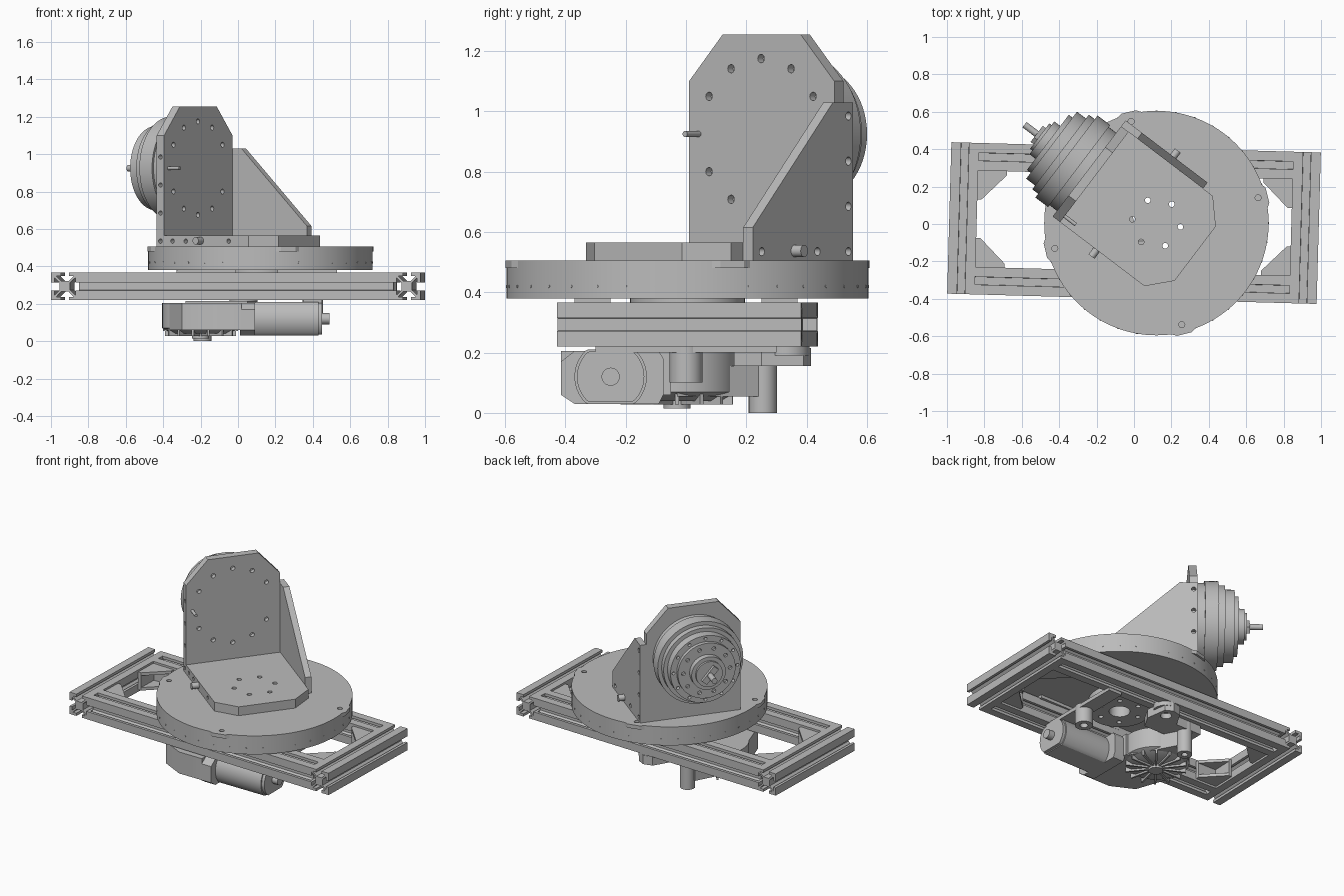
import bpy, bmesh
from math import sin, cos, pi, radians
from mathutils import Matrix, Vector

cube = bpy.data.objects.get("Cube")
if cube:
    bpy.data.objects.remove(cube, do_unlink=True)

grey = bpy.data.materials.new("machined_grey")
grey.use_nodes = True
grey.diffuse_color = (0.5, 0.5, 0.5, 1)
grey.node_tree.nodes["Principled BSDF"].inputs["Base Color"].default_value = (0.5, 0.5, 0.5, 1)
parts = []


def axes(u, v, w):
    """Matrix sending local x, y, z to the given directions."""
    return Matrix((u, v, w)).transposed().to_4x4()


X, Y, Z = Vector((1, 0, 0)), Vector((0, 1, 0)), Vector((0, 0, 1))
UP = Matrix.Identity(4)
ALONG_X = axes(Y, Z, X)
ALONG_Y = axes(X, Z, -Y)


def add_prism(bm, pts, a, b, m):
    low = [bm.verts.new(m @ Vector((p[0], p[1], a))) for p in pts]
    high = [bm.verts.new(m @ Vector((p[0], p[1], b))) for p in pts]
    bm.faces.new(low[::-1])
    bm.faces.new(high)
    n = len(pts)
    for i in range(n):
        j = (i + 1) % n
        bm.faces.new((low[i], low[j], high[j], high[i]))


def finish(name, bm):
    bmesh.ops.recalc_face_normals(bm, faces=bm.faces)
    mesh = bpy.data.meshes.new(name)
    bm.to_mesh(mesh)
    bm.free()
    ob = bpy.data.objects.new(name, mesh)
    bpy.context.collection.objects.link(ob)
    mesh.materials.append(grey)
    parts.append(ob)
    return ob


def prism(name, pts, a, b, m=UP):
    bm = bmesh.new()
    add_prism(bm, pts, a, b, m)
    return finish(name, bm)


def circle(r, cx=0, cy=0, n=64):
    return [(cx + r * cos(2 * pi * i / n), cy + r * sin(2 * pi * i / n)) for i in range(n)]


def rect(x0, x1, y0, y1):
    return [(x0, y0), (x1, y0), (x1, y1), (x0, y1)]


def drill(ob, spots, r, a, b, m=UP):
    """Cut round holes at 2D spots."""
    bm = bmesh.new()
    for x, y in spots:
        add_prism(bm, circle(r, x, y, 16), a, b, m)
    tool = finish("drill_tool", bm)
    parts.remove(tool)
    tool.hide_render = True
    mod = ob.modifiers.new("holes", "BOOLEAN")
    mod.operation, mod.solver, mod.object = "DIFFERENCE", "EXACT", tool
    bpy.context.view_layer.objects.active = ob
    bpy.ops.object.modifier_apply(modifier=mod.name)
    bpy.data.objects.remove(tool, do_unlink=True)


def ring(n, r, cx, cy, start):
    return [(cx + r * cos(start + 2 * pi * i / n), cy + r * sin(start + 2 * pi * i / n)) for i in range(n)]


# Slotted extrusion frame
H = 0.0735
side = [(H, -H), (H, -0.021), (H - 0.018, -0.021), (H - 0.018, -0.046), (0.028, -0.02)]
side += [(x, -y) for x, y in side[:0:-1]]
profile = []
for q in range(4):
    c, s = round(cos(q * pi / 2)), round(sin(q * pi / 2))
    profile += [(x * c - y * s, x * s + y * c) for x, y in side]
frame = Matrix.Translation((0, 0.005, 0.293)) @ Matrix.Rotation(radians(-1.6), 4, "Z")
for s, end, long in ((-1, "right", "front"), (1, "left", "back")):
    prism(end + "_end_rail", profile, -0.405, 0.405, frame @ Matrix.Translation((s * 0.9145, 0, 0)) @ ALONG_Y)
    prism(long + "_long_rail", profile, -0.841, 0.841, frame @ Matrix.Translation((0, s * 0.3315, 0)) @ ALONG_X)
    # Corner brackets: two flanges and a triangular web
    for t in (-1, 1):
        m = frame @ Matrix.Translation((s * 0.841, t * 0.258, 0)) @ Matrix.Diagonal((-s, -t, 1, 1))
        bm = bmesh.new()
        add_prism(bm, rect(0, 0.155, 0, 0.022), -0.06, 0.06, m)
        add_prism(bm, rect(0, 0.022, 0.022, 0.155), -0.06, 0.06, m)
        for z in (-0.06, 0.04):
            add_prism(bm, [(0.022, 0.022), (0.155, 0.022), (0.022, 0.155)], z, z + 0.02, m)
        finish("corner_bracket", bm)

# Turntable with four rim tabs, hub and pads
CX, CY = 0.12, 0.005
tab_spots = ring(4, 0.56, CX, CY, radians(14))
base_spots = ring(6, 0.13, CX, CY, radians(51))
disc = prism("turntable", circle(0.6, CX, CY, 128), 0.38, 0.505)
drill(disc, tab_spots, 0.016, 0.44, 0.6)
drill(disc, base_spots, 0.015, 0.3, 0.6)
rim = Matrix.Translation((CX, CY, 0.44))
for i in range(4):
    m = rim @ Matrix.Rotation(radians(14 + 90 * i), 4, "Z")
    prism("rim_tab", [(0.59, -0.075), (0.612, -0.04), (0.612, 0.04), (0.59, 0.075)], 0.04, 0.065, m)
for i in range(36):
    m = rim @ Matrix.Rotation(2 * pi * i / 36, 4, "Z") @ ALONG_X
    prism("rim_screw", circle(0.005, 0, -0.02, 8), 0.595, 0.602, m)
hub = prism("turntable_hub", circle(0.19, CX, CY), 0.3, 0.38)
drill(hub, base_spots, 0.015, 0.2, 0.6)
drill(hub, [(CX, CY)], 0.065, 0.2, 0.375)
for s in (-1, 1):
    for x in (-0.17, 0.37):
        prism("support_pad", rect(x - 0.16, x + 0.16, s * 0.31 - 0.06, s * 0.31 + 0.06), 0.36, 0.38)

# Angle bracket: base, upright plate and one side gusset
B = Matrix.Translation((-0.395, 0.01, 0)) @ Matrix.Rotation(radians(-37.2), 4, "Z")
FACE, SIDE = B @ ALONG_X, B @ ALONG_Y
W = 0.605
base = prism("bracket_base", [(0, 0), (0.566, 0), (0.677, 0.12), (0.677, W - 0.12), (0.566, W), (0, W)],
             0.505, 0.565, B)
drill(base, base_spots, 0.015, 0.4, 0.7)
drill(base, [(0.056, 0.535), (0.145, 0.535), (0.433, 0.535)], 0.012, -0.03, 0.02, SIDE)
plate = prism("upright_plate", [(0, 0.505), (W, 0.505), (W, 1.1), (W - 0.14, 1.255), (0.14, 1.255), (0, 1.1)],
              -0.05, 0, FACE)
AX, AZ = 0.3, 0.925
face_spots = [p for i, p in enumerate(ring(12, 0.25, AX, AZ, 0)) if i % 6]
drill(plate, face_spots, 0.014, -0.03, 0.05, FACE)
edge_spots = [(-0.025, z) for z in (0.535, 0.685, 0.835, 0.985)]
drill(plate, edge_spots, 0.012, -0.03, 0.02, SIDE)
gusset = prism("side_gusset", [(-0.05, 0.505), (0.5, 0.505), (0.5, 0.615), (0.06, 1.03), (-0.05, 1.03)],
               -0.645, -W, SIDE)
drill(gusset, edge_spots + [(0.145, 0.535), (0.45, 0.535)], 0.014, -0.7, -0.615, SIDE)
prism("face_pin", circle(0.01, 0.04, AZ, 16), -0.01, 0.075, FACE)
prism("gusset_bolt", circle(0.02, 0.27, 0.537, 24), -0.685, -0.64, SIDE)
prism("base_bolt", circle(0.02, 0.245, 0.537, 24), -0.005, 0.045, SIDE)

# Stepped rotary drive behind the plate
back = B @ Matrix.Translation((0, AX, AZ)) @ axes(-Y, Z, -X)
steps = [("drive_flange", 0.262, 0.05, 0.1), ("drive_body", 0.275, 0.1, 0.185),
         ("drive_neck", 0.25, 0.185, 0.225), ("drive_ring", 0.225, 0.225, 0.285),
         ("drive_cap", 0.185, 0.285, 0.31), ("drive_collar", 0.11, 0.31, 0.35),
         ("drive_hub", 0.085, 0.35, 0.365), ("drive_shaft", 0.018, 0.365, 0.467)]
for name, r, a, b in steps:
    ob = prism(name, circle(r), a, b, back)
    if name == "drive_ring":
        drill(ob, ring(12, 0.205, 0, 0, 0), 0.01, 0.26, 0.32, back)
    if name == "drive_cap":
        drill(ob, ring(10, 0.15, 0, 0, 0), 0.012, 0.295, 0.34, back)
prism("hub_key", rect(-0.06, 0.06, -0.02, 0.02), 0.36, 0.385, back @ Matrix.Rotation(radians(50), 4, "Z"))

# Gearbox under the frame
GX, GY = -0.2, -0.03
prism("gearbox_housing", circle(0.205, GX, GY), 0.07, 0.205)
bm = bmesh.new()
bmesh.ops.create_cone(bm, cap_ends=True, segments=64, radius1=0.15, radius2=0.205, depth=0.03,
                      matrix=Matrix.Translation((GX, GY, 0.055)))
finish("gearbox_lower_cover", bm)
gear = Matrix.Translation((GX, GY, 0))
bm = bmesh.new()
for i in range(14):
    add_prism(bm, rect(0.04, 0.19, -0.006, 0.006), 0.028, 0.07, gear @ Matrix.Rotation(2 * pi * i / 14, 4, "Z"))
finish("cover_ribs", bm)
prism("cover_hub", circle(0.045), 0.015, 0.06, gear)
prism("gearbox_arm", [(GX - 0.2, GY), (GX - 0.047, 0.255), (GX + 0.047, 0.255), (GX + 0.2, GY)], 0.055, 0.155)
boss = prism("output_boss", circle(0.047, GX + 0.01, 0.255, 32), 0.0, 0.21)
drill(boss, [(GX + 0.01, 0.255)], 0.02, -0.05, 0.05)
lug = prism("mount_lug", [(-0.28, 0.16), (0.05, 0.16), (0.1, 0.25), (0.08, 0.39), (0.03, 0.415),
                          (-0.03, 0.4), (-0.09, 0.3), (-0.28, 0.3)], 0.155, 0.215)
drill(lug, [(0.03, 0.34)], 0.035, 0.1, 0.3)
prism("lug_spacer", circle(0.075, 0.03, 0.335), 0.19, 0.23)
prism("gearbox_case", [(-0.4, -0.05), (-0.3, -0.34), (-0.15, -0.415), (0.02, -0.415), (0.02, -0.05)], 0.06, 0.205)

# Motor with flattened sides
case = [(-0.415, 0.06), (-0.37, 0.03), (-0.09, 0.03), (-0.075, 0.06), (-0.075, 0.18), (-0.09, 0.205),
        (-0.37, 0.205), (-0.415, 0.17)]
prism("motor_mount", case, 0.01, 0.09, ALONG_X)
can = [(y, max(0.03, min(0.21, z))) for y, z in circle(0.12, -0.25, 0.12)]
prism("motor_can", can, 0.09, 0.43, ALONG_X)
prism("motor_end_cap", [(-0.25 + (y + 0.25) * 0.93, 0.12 + (z - 0.12) * 0.93) for y, z in can], 0.43, 0.45, ALONG_X)
prism("motor_nub", circle(0.03, -0.25, 0.12, 32), 0.45, 0.49, ALONG_X)

# Side post hanging from its strap
post = prism("side_post", circle(0.055, 0.4, 0.0, 32), 0.1, 0.23)
drill(post, [(0.4, 0.0)], 0.025, 0.05, 0.13)
prism("post_strap", rect(0.35, 0.45, -0.3, 0.3), 0.2, 0.225)

bpy.ops.object.select_all(action="DESELECT")
for ob in parts:
    ob.select_set(True)
bpy.context.view_layer.objects.active = parts[0]
bpy.ops.object.shade_smooth_by_angle(angle=radians(30))
